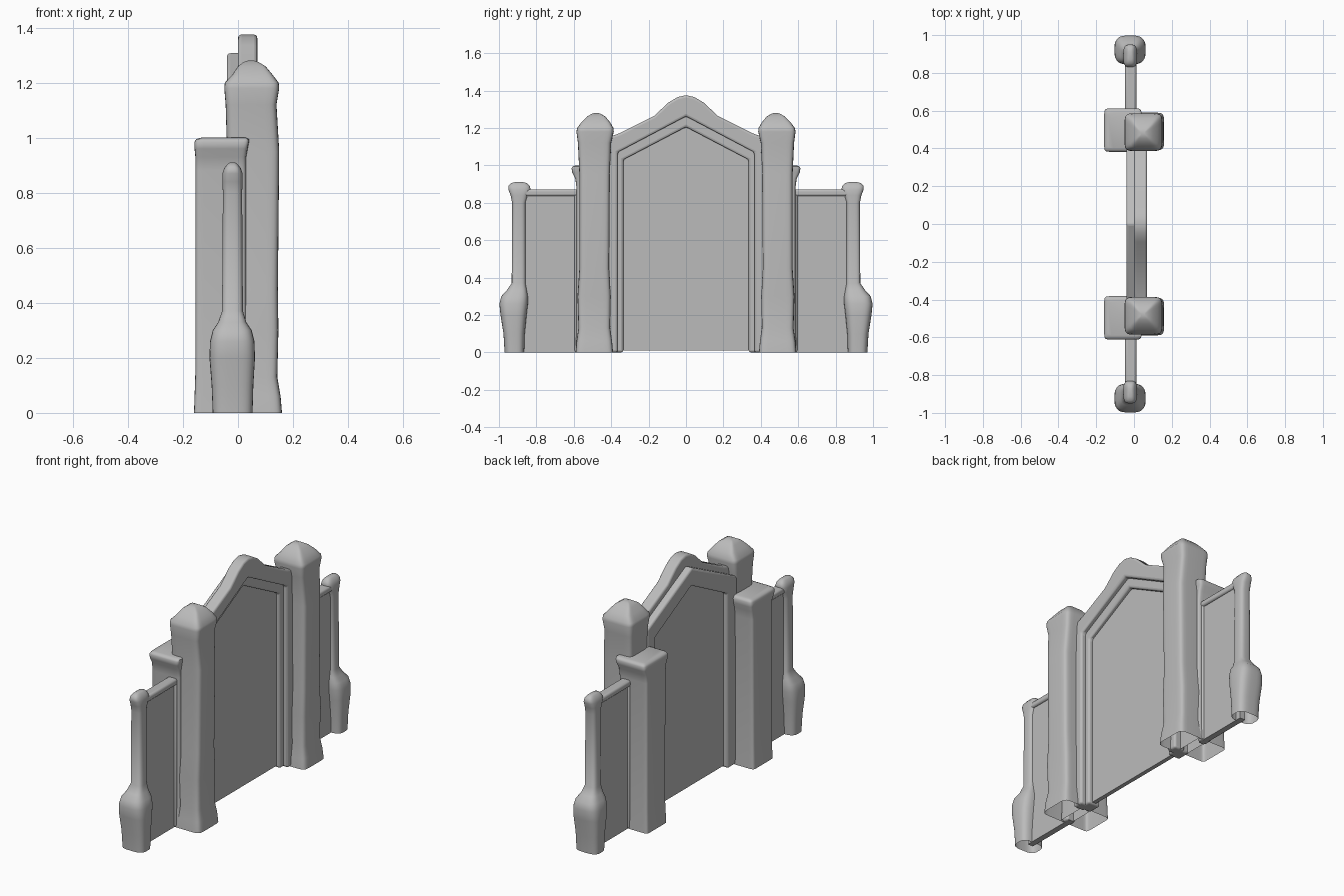
import bpy, bmesh, math

if "Cube" in bpy.data.objects:
    bpy.data.objects.remove(bpy.data.objects["Cube"], do_unlink=True)

stone = bpy.data.materials.new("grey_stone")
stone.use_nodes = True
GREY = (0.5, 0.5, 0.5, 1)
stone.diffuse_color = GREY
stone.node_tree.nodes["Principled BSDF"].inputs["Base Color"].default_value = GREY


def finish(name, bm, bevel=0.0, angle=50):
    bmesh.ops.recalc_face_normals(bm, faces=bm.faces)
    mesh = bpy.data.meshes.new(name)
    bm.to_mesh(mesh)
    bm.free()
    mesh.materials.append(stone)
    ob = bpy.data.objects.new(name, mesh)
    bpy.context.collection.objects.link(ob)
    if bevel:
        mod = ob.modifiers.new("soft_edges", "BEVEL")
        mod.width, mod.segments = bevel, 3
    bpy.ops.object.select_all(action="DESELECT")
    ob.select_set(True)
    bpy.context.view_layer.objects.active = ob
    bpy.ops.object.shade_smooth_by_angle(angle=math.radians(angle))
    return ob


def loft(name, side, rings, power, sides=32):
    """Stack rounded-box rings (z, x0, x1, y0, y1); open below, closed above."""
    bm = bmesh.new()
    loops = []
    for z, x0, x1, y0, y1 in rings:
        loop = []
        for i in range(sides):
            a = math.tau * (i + 0.5) / sides
            c, s = math.cos(a), math.sin(a)
            u = math.copysign(abs(c) ** (2 / power), c)
            v = math.copysign(abs(s) ** (2 / power), s)
            x = (x0 + x1) / 2 + u * (x1 - x0) / 2
            y = (y0 + y1) / 2 + v * (y1 - y0) / 2
            loop.append(bm.verts.new((x, side * y, z)))
        loops.append(loop)
    for low, high in zip(loops, loops[1:]):
        for i in range(sides):
            j = (i + 1) % sides
            bm.faces.new((low[i], low[j], high[j], high[i]))
    bm.faces.new(loops[-1])
    return finish(name, bm)


def slab(name, outline, x0, x1, bevel):
    """Extrude a (y, z) outline through the thickness of the gate."""
    bm = bmesh.new()
    face = bm.faces.new([bm.verts.new((x0, y, z)) for y, z in outline])
    out = bmesh.ops.extrude_face_region(bm, geom=[face])
    moved = [v for v in out["geom"] if isinstance(v, bmesh.types.BMVert)]
    bmesh.ops.translate(bm, verts=moved, vec=(x1 - x0, 0, 0))
    return finish(name, bm, bevel)


def mirrored(half):
    """Complete a half outline that ends on the centre line."""
    return half + [(-y, z) for y, z in reversed(half[:-1])]


def rect(side, y0, y1, z0, z1):
    return [(side * y0, z0), (side * y1, z0), (side * y1, z1), (side * y0, z1)]


# Pointed arch: tall outer moulding and lower inner moulding with jambs
outer = [(0.43, 0), (0.43, 1.145), (0.36, 1.17), (0.17, 1.265),
         (0.095, 1.335), (0.045, 1.365), (0, 1.375)]
outer_hole = [(0.365, 0), (0.365, 1.07), (0, 1.262)]
inner = [(0.42, 0), (0.42, 1.10), (0, 1.31)]
inner_hole = [(0.335, 0), (0.335, 1.03), (0, 1.205)]
slab("arch_outer_moulding", mirrored(outer) + mirrored(outer_hole)[::-1], 0.0, 0.07, 0.012)
slab("arch_inner_moulding", mirrored(inner) + mirrored(inner_hole)[::-1], -0.04, 0.04, 0.012)

# Flat door filling the arch
slab("door_panel", mirrored([(0.35, 0.01), (0.35, 1.04), (0, 1.225)]), -0.01, 0.015, 0)

for side, label in ((-1, "front"), (1, "back")):
    # Main tower with flared foot and domed cap
    loft(label + "_tower", side, [
        (0, -0.03, 0.160, 0.390, 0.590),
        (0.06, -0.03, 0.155, 0.395, 0.585),
        (0.13, -0.03, 0.143, 0.405, 0.575),
        (0.30, -0.03, 0.147, 0.402, 0.580),
        (0.45, -0.03, 0.145, 0.410, 0.570),
        (0.95, -0.04, 0.150, 0.407, 0.570),
        (1.12, -0.045, 0.140, 0.400, 0.578),
        (1.18, -0.050, 0.150, 0.386, 0.586),
        (1.20, -0.048, 0.148, 0.388, 0.582),
        (1.23, -0.020, 0.125, 0.405, 0.560),
        (1.26, 0.000, 0.100, 0.430, 0.530),
        (1.275, 0.020, 0.075, 0.455, 0.505),
        (1.28, 0.035, 0.060, 0.470, 0.490)], 7)

    # Lower buttress with an overhanging ledge
    loft(label + "_buttress", side, [
        (0, -0.160, 0.03, 0.400, 0.590),
        (0.15, -0.155, 0.03, 0.405, 0.585),
        (0.88, -0.155, 0.03, 0.400, 0.585),
        (0.93, -0.155, 0.03, 0.393, 0.592),
        (0.96, -0.158, 0.035, 0.384, 0.608),
        (0.985, -0.158, 0.04, 0.382, 0.612),
        (0.995, -0.152, 0.04, 0.388, 0.606),
        (1.0, -0.135, 0.03, 0.400, 0.590)], 12)

    # Side wall with its thicker top rail and border
    slab(label + "_wall", rect(side, 0.55, 0.90, 0, 0.86), -0.035, 0.0, 0)
    slab(label + "_wall_rail", rect(side, 0.55, 0.90, 0.835, 0.872), -0.047, 0.012, 0.012)
    slab(label + "_wall_border", rect(side, 0.55, 0.595, 0, 0.86), -0.047, 0.012, 0.012)

    # End post: swollen foot, slim shaft and flared head
    loft(label + "_post", side, [
        (0, -0.092, 0.053, 0.865, 0.970),
        (0.10, -0.096, 0.056, 0.862, 0.976),
        (0.20, -0.104, 0.062, 0.852, 0.992),
        (0.26, -0.102, 0.060, 0.845, 0.998),
        (0.30, -0.092, 0.050, 0.845, 0.988),
        (0.33, -0.072, 0.030, 0.850, 0.960),
        (0.37, -0.058, 0.018, 0.857, 0.932),
        (0.80, -0.055, 0.015, 0.857, 0.930),
        (0.84, -0.057, 0.017, 0.845, 0.938),
        (0.87, -0.057, 0.017, 0.830, 0.950),
        (0.89, -0.050, 0.010, 0.835, 0.950),
        (0.905, -0.038, -0.002, 0.850, 0.935),
        (0.91, -0.030, -0.010, 0.870, 0.915)], 3.2)
